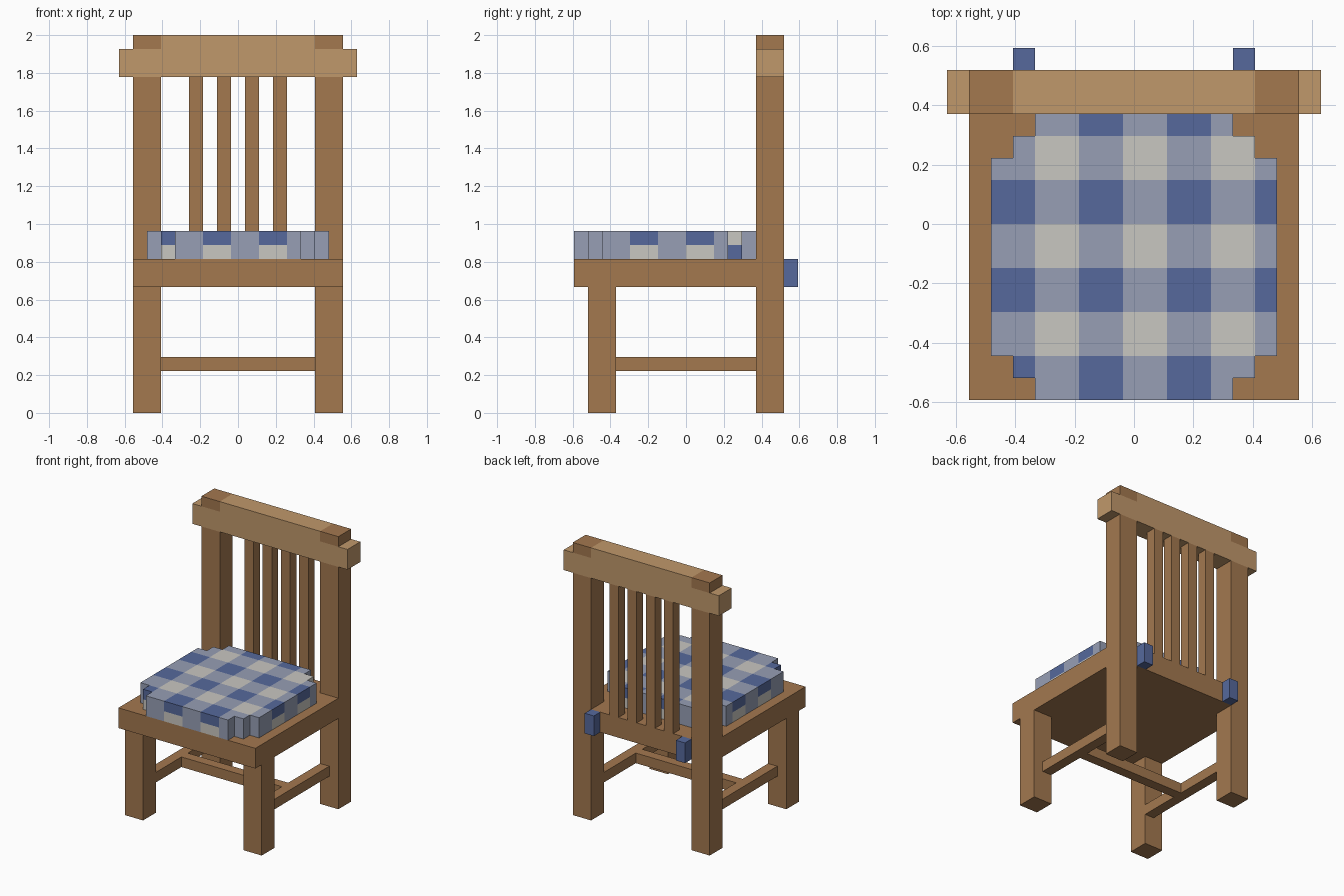
import bpy
import bmesh
from mathutils import Vector

cube = bpy.data.objects.get("Cube")
if cube:
    bpy.data.objects.remove(cube, do_unlink=True)

U = 2 / 27  # one block of the build grid


def make_material(name, hex_code):
    def linear(c):
        return c / 12.92 if c <= 0.04045 else ((c + 0.055) / 1.055) ** 2.4
    rgb = [linear(v / 255) for v in bytes.fromhex(hex_code)]
    mat = bpy.data.materials.new(name)
    mat.use_nodes = True
    mat.diffuse_color = (*rgb, 1)
    bsdf = mat.node_tree.nodes["Principled BSDF"]
    bsdf.inputs["Base Color"].default_value = (*rgb, 1)
    bsdf.inputs["Roughness"].default_value = 0.8
    return mat


WOOD = make_material("brown wood", "A3784F")
LIGHT_WOOD = make_material("light wood", "C0986B")
BLUE = make_material("blue cloth", "56699C")
PALE_BLUE = make_material("pale blue cloth", "979FB5")
CREAM = make_material("cream cloth", "C9C7C1")


def add_object(name, bm, mats):
    mesh = bpy.data.meshes.new(name)
    bm.to_mesh(mesh)
    bm.free()
    for mat in mats:
        mesh.materials.append(mat)
    obj = bpy.data.objects.new(name, mesh)
    bpy.context.collection.objects.link(obj)
    return obj


def box(name, x, y, z, mat):
    """Box from (low, high) ranges in grid blocks."""
    bm = bmesh.new()
    bmesh.ops.create_cube(bm, size=1)
    for v in bm.verts:
        v.co = [U * (lo + (hi - lo) * (c + 0.5))
                for c, (lo, hi) in zip(v.co, (x, y, z))]
    return add_object(name, bm, [mat])


def pair(name, x, y, z, mat):
    """The same box on the left and, mirrored, on the right."""
    box("left_" + name, x, y, z, mat)
    box("right_" + name, (-x[1], -x[0]), y, z, mat)


# Legs and back posts
POST = (5.5, 7.5)
BACK = (5, 7)
pair("front_leg", POST, (-7, -5), (0, 9), WOOD)
pair("back_post", POST, BACK, (0, 24), WOOD)
pair("post_cap", POST, BACK, (26, 27), WOOD)

# Stretchers
pair("side_stretcher", (5.5, 6.5), (-5, 5), (3, 4), WOOD)
box("cross_stretcher", (-5.5, 5.5), (-1, 0), (3, 4), WOOD)

# Seat
box("seat", (-7.5, 7.5), (-8, 5), (9, 11), WOOD)
box("seat_back_rail", (-5.5, 5.5), BACK, (9, 11), WOOD)

# Backrest
box("top_rail", (-8.5, 8.5), BACK, (24, 26), LIGHT_WOOD)
box("top_rail_crest", (-5.5, 5.5), BACK, (26, 27), LIGHT_WOOD)
pair("outer_slat", (2.5, 3.5), (6, 7), (11, 24), WOOD)
pair("inner_slat", (0.5, 1.5), (6, 7), (11, 24), WOOD)

# Cushion ties behind the seat
pair("cushion_tie", (4.5, 5.5), (7, 8), (9, 11), BLUE)

# Cushion: square grid with stepped corners, raised two layers
bm = bmesh.new()
bmesh.ops.create_grid(bm, x_segments=13, y_segments=13, size=6.5)
corners = [f for f in bm.faces
           if sum(abs(c) for c in f.calc_center_median()) > 10.5]
bmesh.ops.delete(bm, geom=corners, context="FACES")
for layer in range(2):
    top = [f for f in bm.faces if f.calc_center_median().z > layer - 0.1]
    out = bmesh.ops.extrude_face_region(bm, geom=top, use_keep_orig=layer == 0)
    raised = [g for g in out["geom"] if isinstance(g, bmesh.types.BMVert)]
    bmesh.ops.translate(bm, verts=raised, vec=(0, 0, 1))
bmesh.ops.recalc_face_normals(bm, faces=bm.faces)

# Gingham checks, two blocks wide, inverted in the lower layer
for f in bm.faces:
    cell = f.calc_center_median() - f.normal * 0.5 + Vector((6.5, 6.5, 0))
    col, row, layer = int(cell.x // 2), int(cell.y // 2), int(cell.z)
    if col % 2 != row % 2:
        f.material_index = 1
    else:
        f.material_index = 0 if (col + layer) % 2 == 1 else 2
bmesh.ops.dissolve_limit(bm, angle_limit=0.01, verts=bm.verts, edges=bm.edges,
                         delimit={"MATERIAL"})
bmesh.ops.translate(bm, verts=bm.verts, vec=(0, -1.5, 11))
bmesh.ops.scale(bm, verts=bm.verts, vec=(U, U, U))
add_object("cushion", bm, [BLUE, PALE_BLUE, CREAM])
